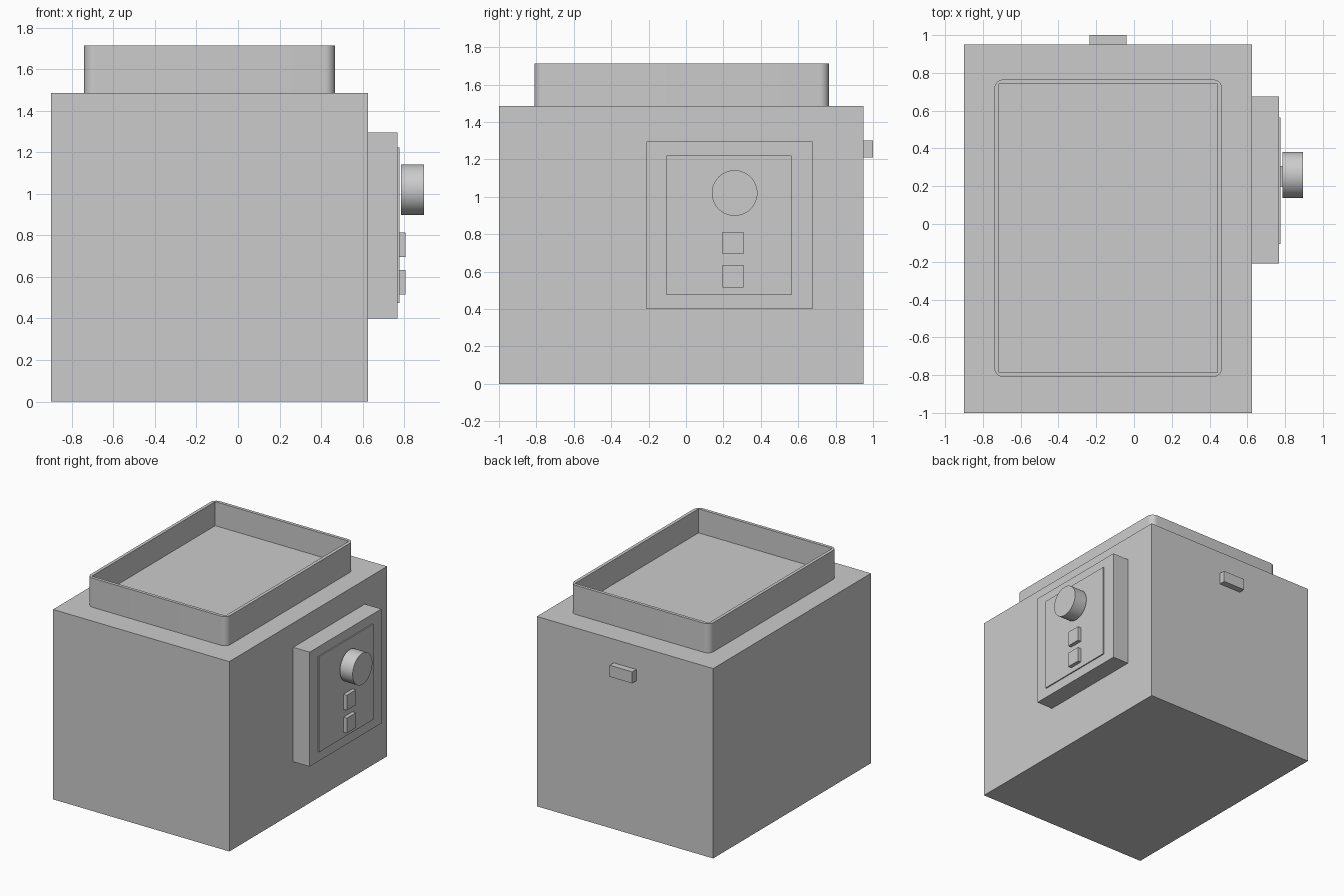
import bpy
import bmesh
import math
from mathutils import Matrix

if "Cube" in bpy.data.objects:
    bpy.data.objects.remove(bpy.data.objects["Cube"])

grey = bpy.data.materials.new("light grey")
grey.diffuse_color = (0.6, 0.6, 0.6, 1)
grey.use_nodes = True
grey.node_tree.nodes["Principled BSDF"].inputs["Base Color"].default_value = grey.diffuse_color


def add_object(name, bm):
    mesh = bpy.data.meshes.new(name)
    bm.to_mesh(mesh)
    bm.free()
    mesh.materials.append(grey)
    ob = bpy.data.objects.new(name, mesh)
    bpy.context.collection.objects.link(ob)
    return ob


def box(name, x, y, z, corner=0):
    """Box from (min, max) ranges, with optional rounded upright edges."""
    bm = bmesh.new()
    bmesh.ops.create_cube(bm, size=1)
    for v in bm.verts:
        v.co = [r[0] if c < 0 else r[1] for c, r in zip(v.co, (x, y, z))]
    if corner:
        upright = [e for e in bm.edges
                   if abs(e.verts[0].co.z - e.verts[1].co.z) > 0.01]
        bmesh.ops.bevel(bm, geom=upright, offset=corner, segments=8,
                        profile=0.5, affect='EDGES')
    return add_object(name, bm)


def smooth(ob):
    bpy.ops.object.select_all(action='DESELECT')
    ob.select_set(True)
    bpy.context.view_layer.objects.active = ob
    bpy.ops.object.shade_smooth_by_angle(angle=math.radians(30))


# Main housing and the small tab on its back
box("body", (-0.9, 0.625), (-1, 0.95), (0, 1.485))
box("back_tab", (-0.235, -0.04), (0.95, 1.0), (1.21, 1.30))

# Open tray on top: rounded outside, square-cornered hollow inside
tray = box("tray", (-0.74, 0.467), (-0.81, 0.765), (1.485, 1.713), 0.05)
smooth(tray)
hollow = box("tray_cutter", (-0.715, 0.441), (-0.785, 0.74), (1.525, 1.9))
hollow.hide_render = True
hollow.hide_viewport = True
cut = tray.modifiers.new("hollow", 'BOOLEAN')
cut.operation = 'DIFFERENCE'
cut.solver = 'EXACT'
cut.object = hollow

# Control panel with raised face plate
box("control_panel", (0.625, 0.767), (-0.21, 0.675), (0.4, 1.295))
box("face_plate", (0.767, 0.776), (-0.105, 0.565), (0.475, 1.222))

# Two square buttons
for i, z in enumerate((0.516, 0.695)):
    box(f"button_{i + 1}", (0.776, 0.805), (0.195, 0.307), (z, z + 0.118))

# Round dial
bm = bmesh.new()
bmesh.ops.create_cone(
    bm, cap_ends=True, segments=48, radius1=0.122, radius2=0.122, depth=0.11,
    matrix=Matrix.Translation((0.84, 0.26, 1.02)) @ Matrix.Rotation(math.pi / 2, 4, 'Y'))
smooth(add_object("dial", bm))
